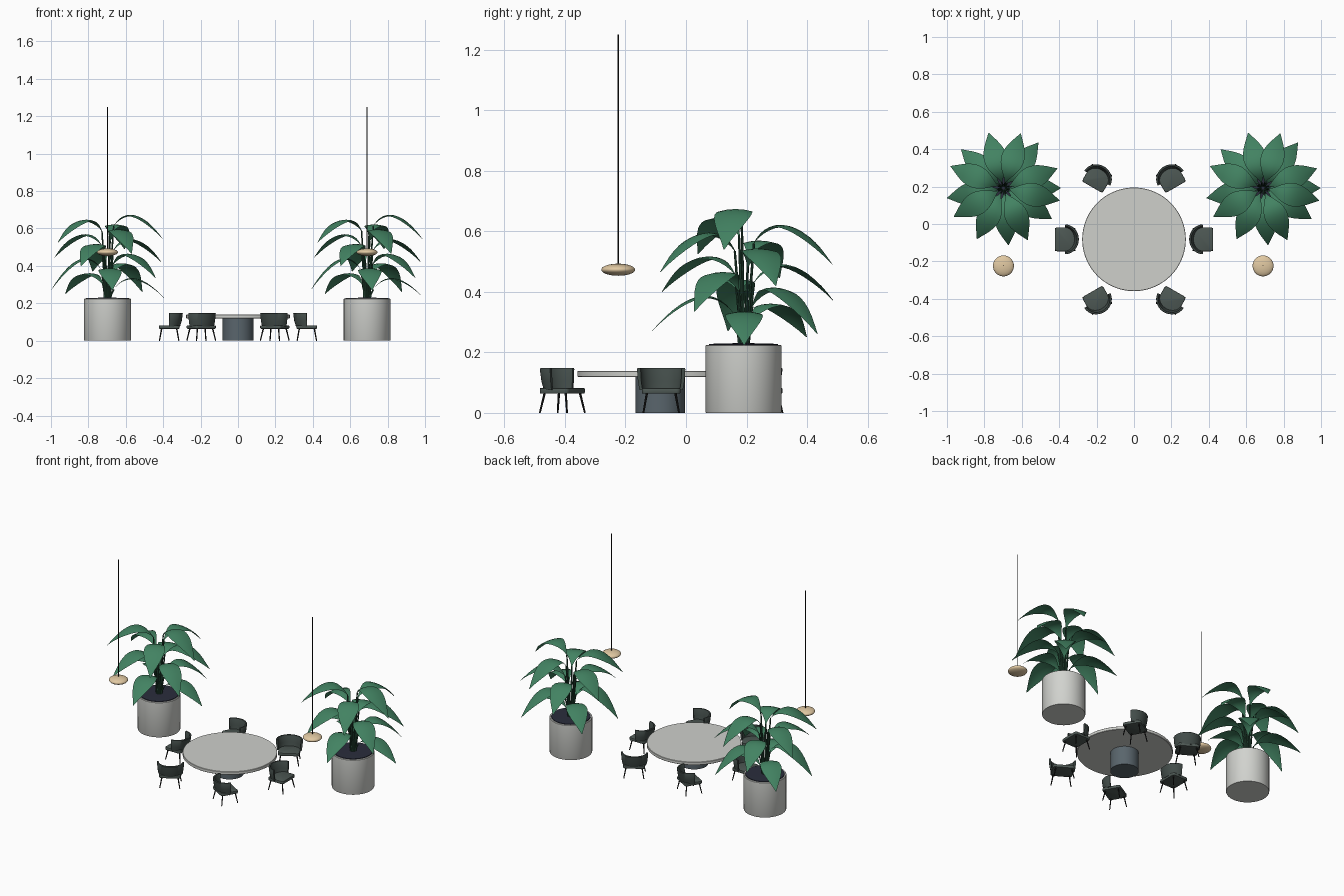
import bpy, bmesh, math
from mathutils import Matrix, Vector

if "Cube" in bpy.data.objects:
    bpy.data.objects.remove(bpy.data.objects["Cube"])


def material(name, rgb):
    m = bpy.data.materials.new(name)
    m.diffuse_color = (*rgb, 1)
    m.use_nodes = True
    m.node_tree.nodes["Principled BSDF"].inputs["Base Color"].default_value = m.diffuse_color
    return m


STONE = material("table_grey", (0.62, 0.63, 0.60))
POT = material("planter_grey", (0.64, 0.65, 0.62))
SLATE = material("slate", (0.10, 0.13, 0.15))
SEAT = material("seat_green_grey", (0.075, 0.098, 0.089))
BACK = material("back_green_grey", (0.055, 0.073, 0.067))
BLACK = material("black", (0.012, 0.012, 0.012))
SOIL = material("soil", (0.023, 0.026, 0.045))
LEAF = material("leaf_green", (0.055, 0.225, 0.122))
STEM = material("stem_green", (0.02, 0.07, 0.04))
TAN = material("lamp_tan", (0.75, 0.58, 0.36))


def finish(bm, name, mat, matrix=Matrix()):
    bmesh.ops.recalc_face_normals(bm, faces=bm.faces)
    me = bpy.data.meshes.new(name)
    bm.to_mesh(me)
    bm.free()
    me.materials.append(mat)
    ob = bpy.data.objects.new(name, me)
    bpy.context.collection.objects.link(ob)
    ob.matrix_world = matrix
    me.shade_smooth()
    me.set_sharp_from_angle(angle=math.radians(40))
    return ob


def lathe(name, profile, mat, loc, n=64):
    """Revolve (radius, z) points; radius 0 closes the end."""
    bm = bmesh.new()
    rings = []
    for r, z in profile:
        if r == 0:
            rings.append([bm.verts.new((0, 0, z))] * n)
        else:
            rings.append([bm.verts.new((r * math.cos(i * math.tau / n), r * math.sin(i * math.tau / n), z))
                          for i in range(n)])
    for a, b in zip(rings, rings[1:]):
        for i in range(n):
            j = (i + 1) % n
            bm.faces.new(list(dict.fromkeys((a[i], a[j], b[j], b[i]))))
    return finish(bm, name, mat, Matrix.Translation(loc))


def add_rod(bm, p, q, r1, r2, n=8):
    p, q = Vector(p), Vector(q)
    d = q - p
    m = Matrix.Translation((p + q) / 2) @ d.to_track_quat('Z', 'Y').to_matrix().to_4x4()
    bmesh.ops.create_cone(bm, cap_ends=True, segments=n, radius1=r1, radius2=r2, depth=d.length, matrix=m)


# Table
lathe("table_top", [(0, .119), (.275, .119), (.277, .121), (.277, .137), (.275, .139), (0, .139)],
      STONE, (0, -.082, 0), 96)
lathe("table_pedestal", [(0, 0), (.082, 0), (.082, .119), (0, .119)], SLATE, (0, -.085, 0))


# Chair parts, local front is +x
def chair(tag, matrix):
    bm = bmesh.new()
    bmesh.ops.create_cube(bm, size=1, matrix=Matrix.Translation((.008, 0, .073)) @ Matrix.Diagonal((.110, .128, .019, 1)))
    bmesh.ops.bevel(bm, geom=[e for e in bm.edges if abs(e.verts[0].co.z - e.verts[1].co.z) > .01],
                    offset=.014, segments=4, affect='EDGES', profile=.5)
    bmesh.ops.bevel(bm, geom=[e for e in bm.edges if abs(e.verts[0].co.z - e.verts[1].co.z) < .001
                              and len(e.link_faces) == 2 and e.calc_face_angle(0) > 1],
                    offset=.004, segments=2, affect='EDGES', profile=.5)
    finish(bm, "chair_seat_" + tag, SEAT, matrix)

    # Wrapped backrest, flaring slightly towards the top
    bm = bmesh.new()
    n = 24
    loop = [(.060, .072, .076), (.069, .077, .105), (.075, .080, .145), (.073, .078, .148),
            (.065, .070, .148), (.063, .068, .145), (.058, .066, .105), (.050, .062, .076)]
    cols = []
    for i in range(n + 1):
        a = math.radians(92 + 176 * i / n)
        cols.append([bm.verts.new((.010 + rx * math.cos(a), ry * math.sin(a), z)) for rx, ry, z in loop])
    for a, b in zip(cols, cols[1:]):
        for k in range(len(loop)):
            j = (k + 1) % len(loop)
            bm.faces.new((a[k], a[j], b[j], b[k]))
    bm.faces.new(cols[0])
    bm.faces.new(cols[-1][::-1])
    finish(bm, "chair_back_" + tag, BACK, matrix)

    # Four splayed legs
    bm = bmesh.new()
    for sx in (-1, 1):
        for sy in (-1, 1):
            add_rod(bm, (.008 + sx * .052, sy * .059, 0), (.008 + sx * .040, sy * .047, .066), .003, .004)
    finish(bm, "chair_legs_" + tag, BLACK, matrix)


# Six chairs round the table, each turned by the negative of its place angle
for i in range(6):
    a = math.radians(60 * i)
    r = .36 if i in (0, 3) else .385
    chair(str(i + 1), Matrix.Translation((r * math.cos(a), -.082 + r * math.sin(a), 0)) @ Matrix.Rotation(-a, 4, 'Z'))


# Leaf tip heights, lowest leaf first; each leaf turns by the golden angle
TIPS = [.225, .25, .27, .26, .27, .335, .37, .40, .42, .445, .465, .49, .525, .54]


def plant(tag, x, y):
    blades, stems = bmesh.new(), bmesh.new()
    steps = 14
    for i, zt in enumerate(TIPS):
        a = math.radians(137.5 * i)
        out = Vector((math.cos(a), math.sin(a), 0))
        across = Vector((-out.y, out.x, 0))
        r0, rc, reach = .03, .13, .306
        peak = .335 + .026 * i
        z0 = peak - .065
        zc = (peak - .3025 * z0 - .2025 * zt) / .495
        rows = []
        for k in range(steps + 1):
            t = k / steps
            s = 1 - t
            r = s * s * r0 + 2 * s * t * rc + t * t * reach
            z = s * s * z0 + 2 * s * t * zc + t * t * zt
            w = max(.0015, .062 * math.sin(math.pi * t ** 1.2))
            # edges droop slightly
            rows.append([blades.verts.new(out * r + across * (u * w) + Vector((0, 0, z - .14 * w * u * u)))
                         for u in (-1, -.5, 0, .5, 1)])
        for p, q in zip(rows, rows[1:]):
            for j in range(4):
                blades.faces.new((p[j], q[j], q[j + 1], p[j + 1]))
        mid = out * .02 + Vector((0, 0, (z0 + .225) / 2))
        top = out * (r0 + .004) + Vector((0, 0, z0 + .004))
        add_rod(stems, out * .014 + Vector((0, 0, .22)), mid, .006, .005)
        add_rod(stems, mid, top, .005, .004)
    m = Matrix.Translation((x, y, 0))
    finish(blades, "leaves_" + tag, LEAF, m)
    finish(stems, "stems_" + tag, STEM, m)


# Planters with soil and plants, hanging lamps
for tag, x in (("left", -.698), ("right", .690)):
    lathe("planter_" + tag, [(0, 0), (.124, 0), (.125, .002), (.125, .223), (.123, .225), (.116, .225),
                             (.114, .215), (0, .215)], POT, (x, .19, 0))
    lathe("soil_" + tag, [(.115, .216), (.114, .228), (0, .231)], SOIL, (x, .19, 0))
    plant(tag, x, .192)
    shade = [(.056 * math.sin(math.pi * k / 16), .473 - .02 * math.cos(math.pi * k / 16)) for k in range(17)]
    shade[0], shade[-1] = (0, .453), (0, .493)
    lathe("lamp_shade_" + tag, shade, TAN, (x, -.224, 0), 48)
    lathe("lamp_cord_" + tag, [(0, .488), (.002, .488), (.002, 1.25), (0, 1.25)], BLACK, (x, -.224, 0), 10)
